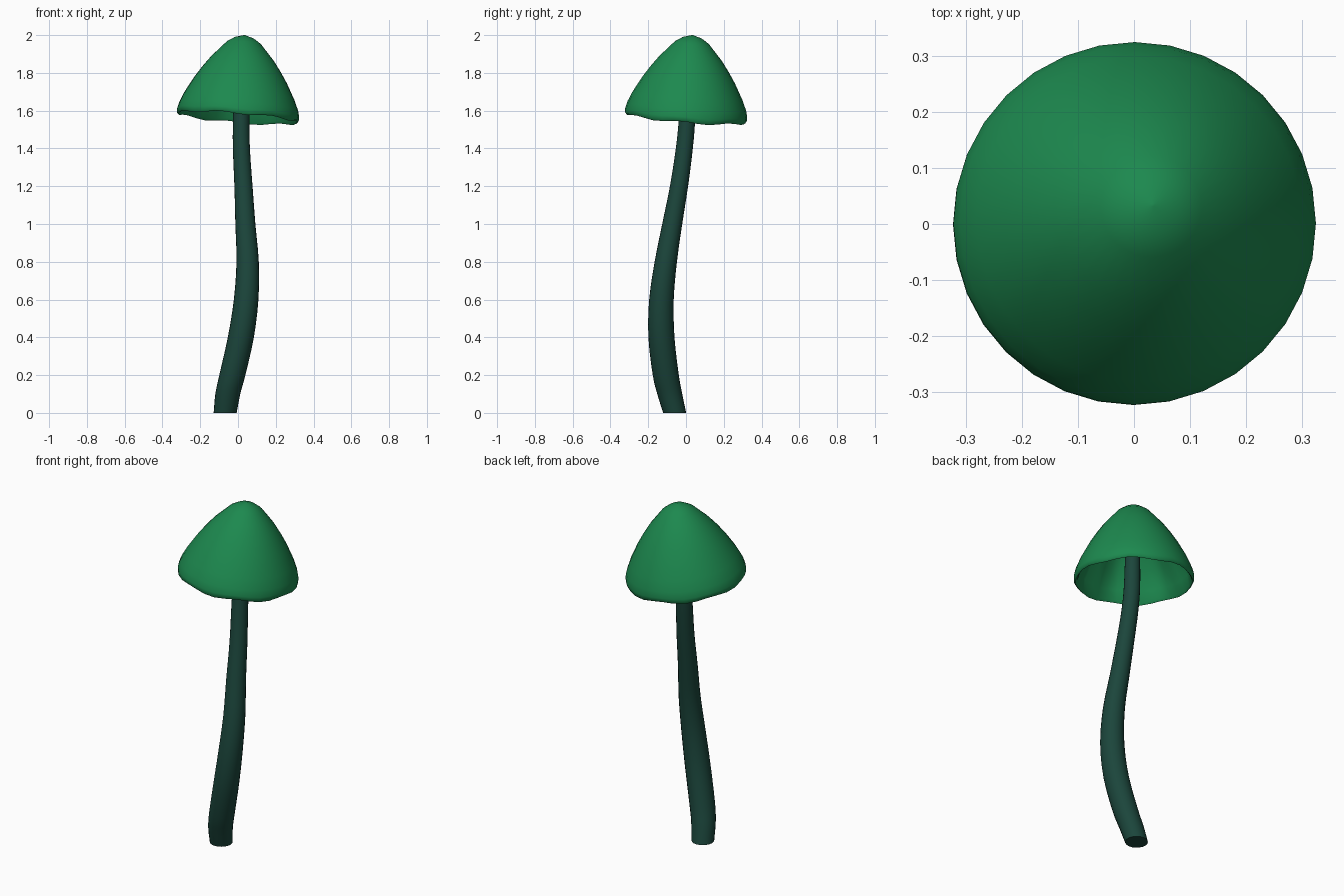
import bpy, bmesh, math
from mathutils import Vector

if "Cube" in bpy.data.objects:
    bpy.data.objects.remove(bpy.data.objects["Cube"])


def material(name, color):
    m = bpy.data.materials.new(name)
    m.diffuse_color = (*color, 1)
    m.use_nodes = True
    m.node_tree.nodes["Principled BSDF"].inputs["Base Color"].default_value = m.diffuse_color
    return m


def spline(points, steps):
    """Catmull-Rom samples through a list of tuples."""
    p = [Vector(q) for q in points]
    p = [2 * p[0] - p[1]] + p + [2 * p[-1] - p[-2]]
    out = []
    for i in range(1, len(p) - 2):
        a, b, c, d = p[i - 1:i + 3]
        for s in range(steps):
            t = s / steps
            out.append(0.5 * (2 * b + (c - a) * t + (2 * a - 5 * b + 4 * c - d) * t * t
                              + (3 * b - a - 3 * c + d) * t ** 3))
    return out + [p[-2]]


def skin(name, rings, mat, angle):
    """Join rings of points into a closed, smooth shaded surface."""
    bm = bmesh.new()
    loops = [[bm.verts.new(co) for co in ring] for ring in rings]
    n = len(loops[0])
    for a, b in zip(loops, loops[1:]):
        for i in range(n):
            j = (i + 1) % n
            bm.faces.new((a[i], a[j], b[j], b[i]))
    bm.faces.new(loops[0])
    bm.faces.new(loops[-1])
    bmesh.ops.recalc_face_normals(bm, faces=bm.faces)
    mesh = bpy.data.meshes.new(name)
    bm.to_mesh(mesh)
    bm.free()
    mesh.materials.append(mat)
    ob = bpy.data.objects.new(name, mesh)
    bpy.context.collection.objects.link(ob)
    bpy.ops.object.select_all(action='DESELECT')
    ob.select_set(True)
    bpy.context.view_layer.objects.active = ob
    bpy.ops.object.shade_smooth_by_angle(angle=math.radians(angle))
    return ob


# Stem: curved, tapering tube given as x, y, z, radius
path = [(-0.068, -0.06, 0, 0.061), (-0.054, -0.086, 0.1, 0.066),
        (-0.03, -0.107, 0.2, 0.069), (0.015, -0.13, 0.4, 0.069),
        (0.043, -0.13, 0.6, 0.065), (0.051, -0.107, 0.8, 0.059),
        (0.039, -0.073, 1.0, 0.053), (0.029, -0.037, 1.2, 0.048),
        (0.018, -0.009, 1.4, 0.045), (0.017, 0.006, 1.57, 0.043),
        (0.025, 0.02, 1.92, 0.036)]
SIDES = 20
stem_rings = [[(q[0] + q[3] * math.cos(2 * math.pi * i / SIDES),
                q[1] + q[3] * math.sin(2 * math.pi * i / SIDES), q[2])
               for i in range(SIDES)] for q in spline(path, 3)]
skin("stem", stem_rings, material("stem_green", (0.011, 0.060, 0.044)), 50)

# Cap: hollow bell profile as radius, height, ripple amount
profile = [(0.003, 2.0, 0), (0.05, 1.986, 0), (0.09, 1.96, 0), (0.166, 1.876, 0),
           (0.205, 1.823, 0), (0.243, 1.765, 0), (0.29, 1.68, 0), (0.314, 1.625, 0.001),
           (0.323, 1.59, 0.003), (0.322, 1.568, 0.005), (0.315, 1.562, 0.006),
           (0.306, 1.573, 0.007), (0.293, 1.63, 0.009), (0.247, 1.725, 0.009),
           (0.166, 1.85, 0.006), (0.08, 1.94, 0.002), (0.003, 1.97, 0)]
SEG, RIM_Z, TILT = 32, 1.575, 0.08
cap_rings = []
for r, z, amp in profile:
    ring = []
    for i in range(SEG):
        a = 2 * math.pi * i / SEG
        wave = amp * math.cos(7 * a + 0.6)
        rr = r + (wave if amp >= 0.009 else 0)
        x, y = rr * math.cos(a), rr * math.sin(a)
        # lean the whole cap towards the back right
        ring.append((x + TILT * (z - RIM_Z), y + TILT * (z - RIM_Z),
                     z + wave - TILT * (x + y)))
    cap_rings.append(ring)
skin("cap", cap_rings, material("cap_green", (0.012, 0.25, 0.078)), 80)
